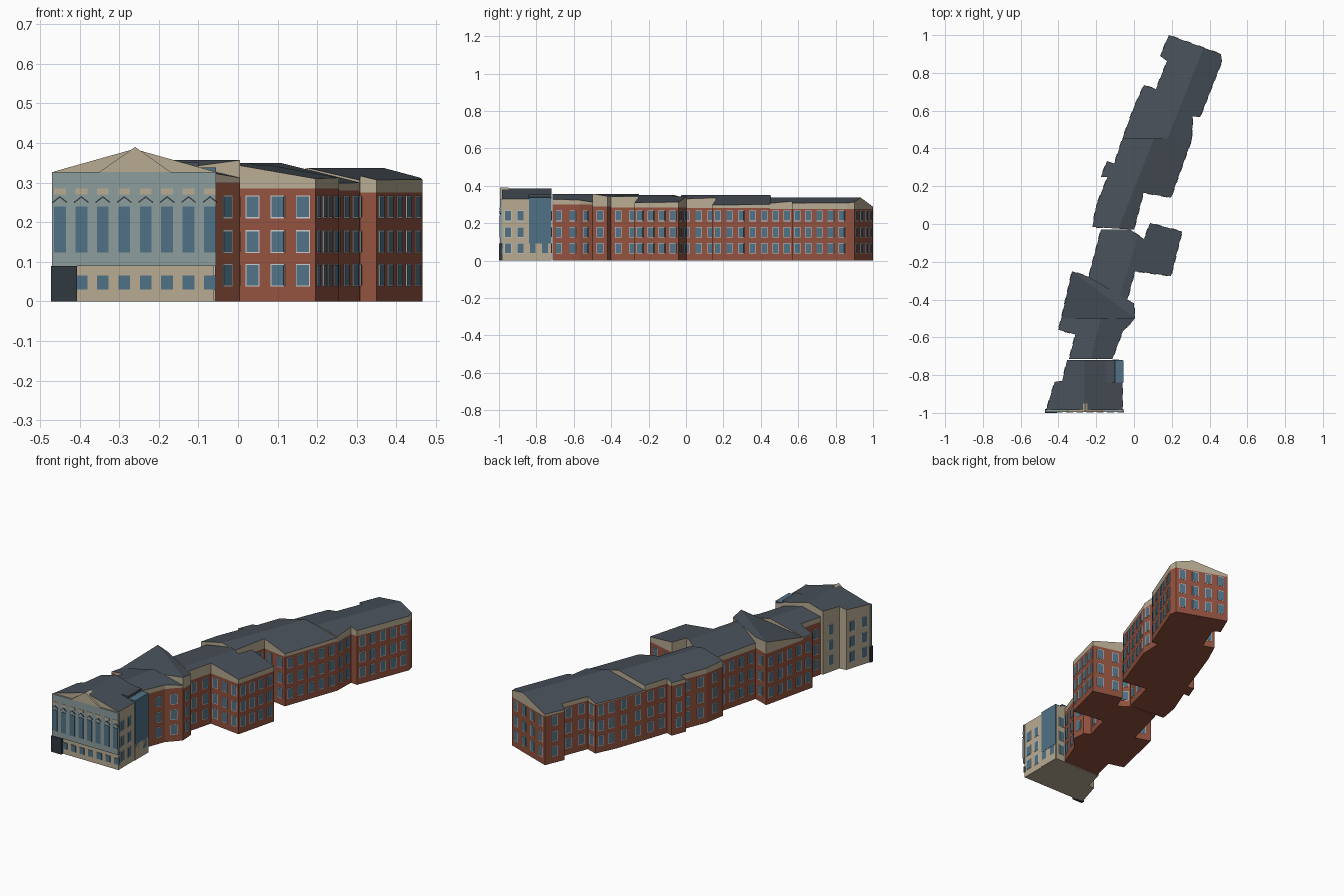
import bpy, bmesh, math
from mathutils import Vector, Matrix
from mathutils.geometry import intersect_point_line

if "Cube" in bpy.data.objects:
    bpy.data.objects.remove(bpy.data.objects["Cube"])


def mat(name, r, g, b):
    m = bpy.data.materials.new(name)
    m.diffuse_color = (r, g, b, 1)
    m.use_nodes = True
    m.node_tree.nodes["Principled BSDF"].inputs["Base Color"].default_value = m.diffuse_color
    return m


BRICK = mat("brick", .29, .085, .05)
STONE = mat("stone", .48, .41, .29)
ROOF = mat("slate", .065, .08, .10)
GLASS = mat("glass", .08, .17, .24)
FRAME = mat("frame", .55, .58, .55)
PANEL = mat("curtain_wall", .27, .34, .34)
DARK = mat("dark_metal", .03, .04, .05)


def finish(bm, name, mats):
    bmesh.ops.recalc_face_normals(bm, faces=bm.faces)
    me = bpy.data.meshes.new(name)
    bm.to_mesh(me)
    bm.free()
    for m in mats:
        me.materials.append(m)
    ob = bpy.data.objects.new(name, me)
    bpy.context.collection.objects.link(ob)
    return ob


def add_box(bm, lo, hi, mtx=Matrix(), index=0):
    lo, hi = Vector(lo), Vector(hi)
    size = Matrix.Diagonal((*(hi - lo), 1))
    vs = bmesh.ops.create_cube(bm, size=1, matrix=mtx @ Matrix.Translation((lo + hi) / 2) @ size)["verts"]
    for f in {f for v in vs for f in v.link_faces}:
        f.material_index = index


def box(name, lo, hi, m):
    bm = bmesh.new()
    add_box(bm, lo, hi)
    return finish(bm, name, [m])


def add_prism(bm, pts, y0, y1):
    # x-z outline pushed along y
    a = [bm.verts.new((x, y0, z)) for x, z in pts]
    b = [bm.verts.new((x, y1, z)) for x, z in pts]
    bm.faces.new(a)
    bm.faces.new(b[::-1])
    for i in range(len(a)):
        j = (i + 1) % len(a)
        bm.faces.new((a[i], b[i], b[j], a[j]))


def inside(p, poly):
    hit = False
    for (x1, y1), (x2, y2) in zip(poly, poly[1:] + poly[:1]):
        if (y1 > p[1]) != (y2 > p[1]) and p[0] < (x2 - x1) * (p[1] - y1) / (y2 - y1) + x1:
            hit = not hit
    return hit


# footprint, ridge point, ridge direction, wall top, eave, ridge, wall material
BLOCKS = {
    "front_hall": ([(-.465, -.985), (-.06, -.985), (-.06, -.72), (-.354, -.72), (-.38, -.83), (-.42, -.836)],
                   (-.262, -.9), (0, 1), .325, .328, .385, STONE),
    "south_block": ([(-.385, -.5), (-.4, -.56), (-.31, -.585), (-.344, -.715), (-.115, -.715), (-.06, -.57),
                     (.005, -.5)], (-.2, -.6), (.25, 1), .3, .305, .355, BRICK),
    "cross_block": ([(-.328, -.25), (-.385, -.5), (.005, -.5), (0, -.42), (-.035, -.4), (-.24, -.28)],
                    (-.16, -.375), (.333, -.25), .29, .305, .357, BRICK),
    "middle_block_and_wing": ([(-.24, -.28), (-.035, -.4), (.005, -.25), (.196, -.275), (.255, -.04), (.085, .005),
                               (.053, -.08), (-.02, -.03), (-.175, -.03)],
                              (-.02, -.2), (.3, .95), .285, .31, .35, BRICK),
    "north_block": ([(-.22, -.016), (0, -.03), (.05, .165), (.196, .14), (.307, .45), (-.06, .455), (-.105, .32),
                     (-.143, .333), (-.175, .25), (-.14, .25), (-.2, .1)],
                    (.01, .21), (.37, .93), .28, .297, .35, BRICK),
    "end_block": ([(-.06, .455), (.307, .45), (.31, .57), (.35, .566), (.466, .862), (.46, .9), (.185, 1),
                   (.138, .89), (.175, .862), (.116, .714), (.053, .735), (0, .62)],
                  (.2, .51), (.37, .93), .275, .28, .337, BRICK),
}


def block(name, poly, rp, rd, wall, eave, ridge, m):
    # gabled volume: footprint split on the ridge, then raised by distance to it
    bm = bmesh.new()
    bm.faces.new([bm.verts.new((x, y, 0)) for x, y in poly])
    n = Vector((rd[1], -rd[0], 0)).normalized()
    p = Vector((*rp, 0))
    bmesh.ops.bisect_plane(bm, geom=bm.verts[:] + bm.edges[:] + bm.faces[:], dist=1e-4, plane_co=p, plane_no=n)
    far = max(abs((v.co - p).dot(n)) for v in bm.verts)
    top = bmesh.ops.extrude_face_region(bm, geom=bm.faces[:], use_keep_orig=True)["geom"]
    for v in top:
        if isinstance(v, bmesh.types.BMVert):
            v.co.z = ridge - (ridge - eave) * abs((v.co - p).dot(n)) / far
    bmesh.ops.bisect_plane(bm, geom=bm.verts[:] + bm.edges[:] + bm.faces[:], dist=1e-5,
                           plane_co=(0, 0, wall), plane_no=(0, 0, 1))
    bmesh.ops.recalc_face_normals(bm, faces=bm.faces)
    for f in bm.faces:
        if f.normal.z > .3:
            f.material_index = 2
        elif f.calc_center_median().z > wall:
            f.material_index = 1
    finish(bm, name, [m, STONE, ROOF])


def windows(name, poly):
    # three rows of framed windows on every exposed wall
    others = [b[0] for k, b in BLOCKS.items() if k != name]
    bm = bmesh.new()
    for a, b in zip(poly, poly[1:] + poly[:1]):
        if name == "front_hall" and a == poly[0]:
            continue
        a, b = Vector((*a, 0)), Vector((*b, 0))
        d = b - a
        n = int(d.length / .06)
        out = Vector((d.y, -d.x, 0)).normalized()
        for i in range(n):
            c = a + d * ((i + .5) / n)
            if any(inside(c + out * .012, o) for o in others):
                continue
            mtx = Matrix.Translation(c) @ Matrix.Rotation(math.atan2(d.y, d.x), 4, 'Z')
            for z in (.037, .122, .21):
                add_box(bm, (-.018, -.002, z), (.018, .002, z + .058), mtx, 0)
                add_box(bm, (-.0155, -.003, z + .003), (.0155, .002, z + .055), mtx, 1)
    finish(bm, name + "_windows", [FRAME, GLASS])


for key, spec in BLOCKS.items():
    block(key, *spec)
    windows(key, spec[0])

# front facade: curtain wall, pediment, entrance, stair tower
box("front_curtain_wall", (-.47, -.995, .09), (-.055, -.984, .327), PANEL)
bm = bmesh.new()
add_prism(bm, [(-.35, .327), (-.17, .327), (-.26, .39)], -.995, -.95)
finish(bm, "front_pediment", [STONE])
box("entrance_porch", (-.472, -1, 0), (-.407, -.98, .09), DARK)
box("stair_tower_base", (-.28, -.84, 0), (-.057, -.722, .09), STONE)
box("stair_tower_glass", (-.28, -.84, .09), (-.056, -.722, .338), GLASS)
box("stair_tower_roof", (-.28, -.842, .338), (-.1, -.72, .352), ROOF)

# facade bays: tall window, chevron and ground floor window
tall, low, chev, spots = bmesh.new(), bmesh.new(), bmesh.new(), bmesh.new()
for i in range(8):
    x = -.45 + i * .0542
    add_box(tall, (x - .015, -.998, .123), (x + .015, -.99, .24))
    add_prism(chev, [(x - .018, .248), (x, .262), (x + .018, .248), (x + .018, .252), (x, .266), (x - .018, .252)],
              -.998, -.99)
    add_box(spots, (x - .015, -.997, .27), (x + .015, -.99, .285))
    if i:
        add_box(low, (x - .015, -.988, .03), (x + .015, -.98, .066))
finish(tall, "facade_tall_windows", [GLASS])
finish(low, "facade_ground_windows", [GLASS])
finish(chev, "facade_chevrons", [DARK])
finish(spots, "facade_stone_panels", [STONE])
